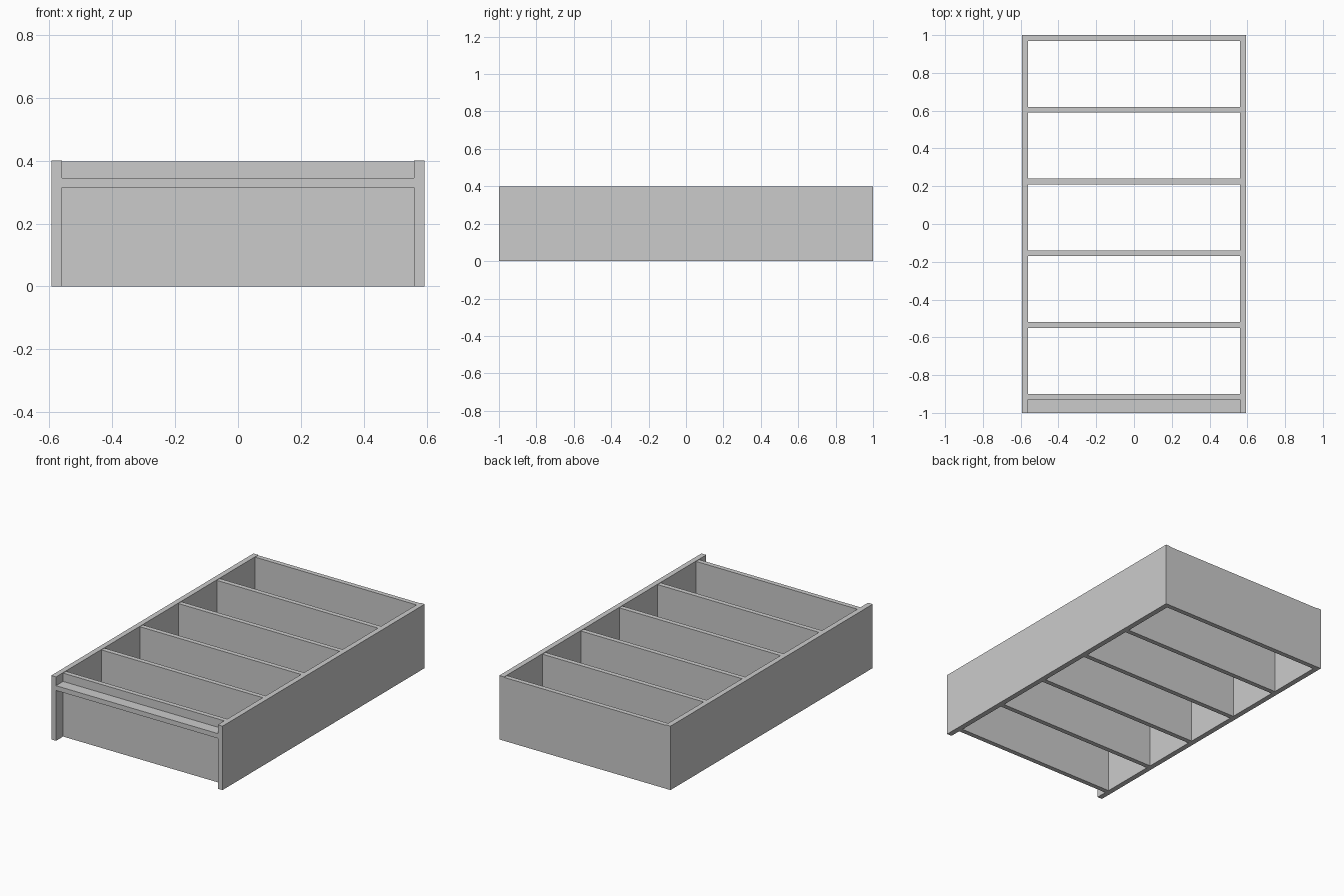
import bpy

if "Cube" in bpy.data.objects:
    bpy.data.objects.remove(bpy.data.objects["Cube"])

# Single flat grey finish
grey = bpy.data.materials.new("grey_board")
grey.diffuse_color = (0.6, 0.6, 0.6, 1)
grey.use_nodes = True
grey.node_tree.nodes["Principled BSDF"].inputs["Base Color"].default_value = grey.diffuse_color

HALF_W, INNER, DEPTH, THICK = 0.593, 0.56, 0.40, 0.03


def board(name, lo, hi):
    """Axis-aligned board between two opposite corners."""
    centre = [(a + b) / 2 for a, b in zip(lo, hi)]
    bpy.ops.mesh.primitive_cube_add(size=1, location=centre)
    ob = bpy.context.object
    ob.name = name
    ob.scale = [b - a for a, b in zip(lo, hi)]
    bpy.ops.object.transform_apply(location=False, rotation=False, scale=True)
    ob.data.materials.append(grey)
    return ob


# Long side panels
board("side_panel_left", (-HALF_W, -1, 0), (-INNER, 1, DEPTH))
board("side_panel_right", (INNER, -1, 0), (HALF_W, 1, DEPTH))

# Six evenly spaced shelves, from the base shelf to the end board
for i in range(6):
    y = -0.93 + i * 0.38
    board(f"shelf_{i + 1}", (-INNER, y, 0), (INNER, y + THICK, DEPTH - 0.003))

# Recessed kick board below the base shelf
board("kick_board", (-INNER, -1, 0.315), (INNER, -0.93, 0.345))
